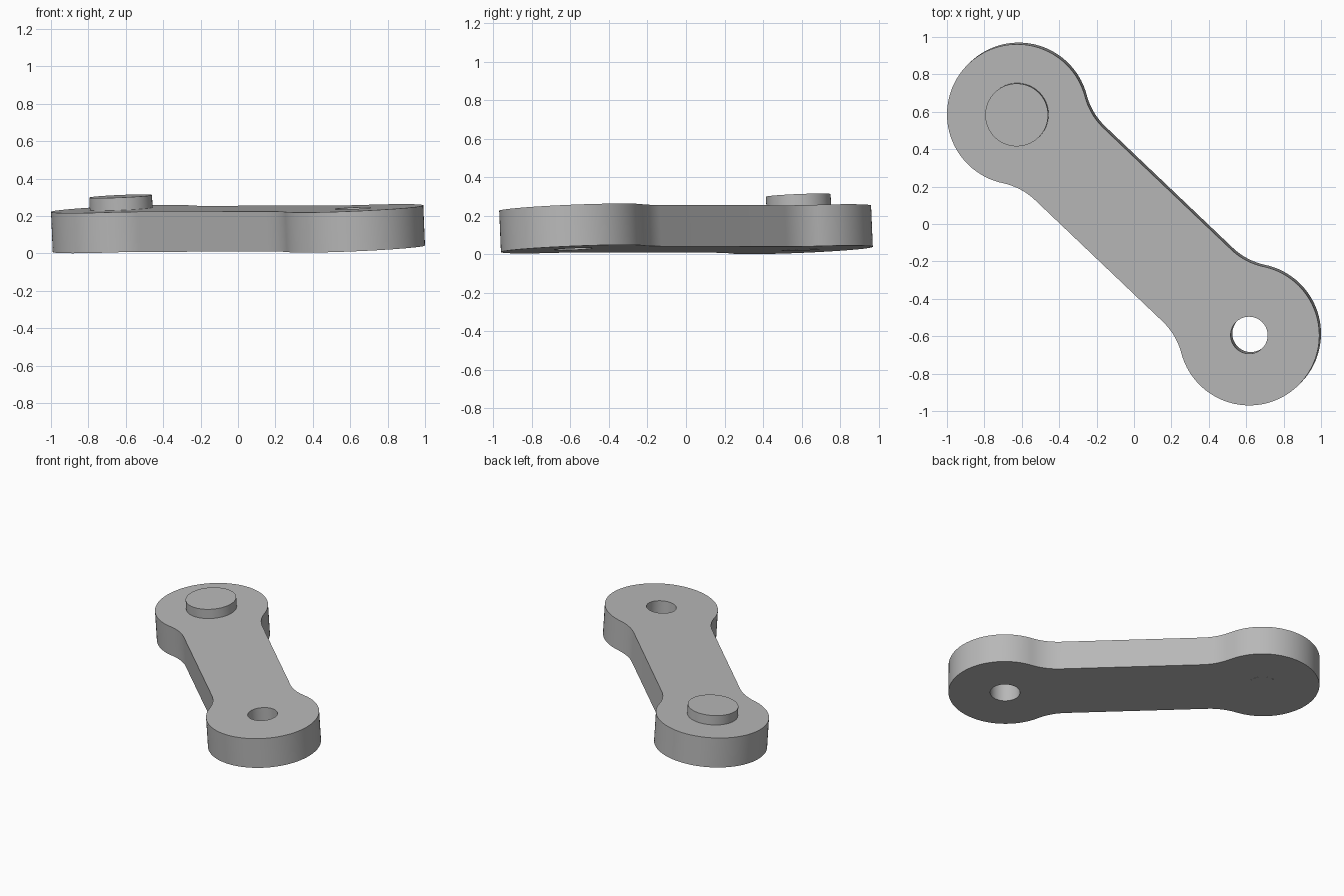
import bpy
import bmesh
from math import atan2, cos, pi, radians, sin, sqrt
from mathutils import Matrix, Vector

cube = bpy.data.objects.get("Cube")
if cube:
    bpy.data.objects.remove(cube, do_unlink=True)

# Main sizes
SPAN = 0.856        # centre to each hub
HUB = 0.3755        # hub radius
ARM = 0.266         # half width of the arm
FILLET = 0.36       # blend radius between arm and hub
HOLE = 0.099
HEAD = 0.168
HALF = 0.1075       # half thickness
HEAD_HEIGHT = 0.068

# Single grey metal
grey = bpy.data.materials.new("grey_metal")
grey.use_nodes = True
colour = (0.48, 0.48, 0.48, 1)
grey.diffuse_color = colour
grey.node_tree.nodes["Principled BSDF"].inputs["Base Color"].default_value = colour

# Slightly tilted resting pose, with local x running along the arm
up = Vector((-0.0425, -0.0416, 1)).normalized()
along = Vector((0.62, -0.59, 0))
along = (along - up * along.dot(up)).normalized()
across = up.cross(along)
pose = Matrix((along, across, up)).transposed().to_4x4()
pose.translation = (0, 0, 0.132)


def arc(cx, cy, r, start, end, steps):
    return [(cx + r * cos(start + (end - start) * i / steps),
             cy + r * sin(start + (end - start) * i / steps))
            for i in range(steps + 1)]


def finish(name, bm):
    bmesh.ops.recalc_face_normals(bm, faces=bm.faces)
    mesh = bpy.data.meshes.new(name)
    bm.to_mesh(mesh)
    bm.free()
    mesh.materials.append(grey)
    mesh.shade_smooth()
    mesh.set_sharp_from_angle(angle=radians(30))
    obj = bpy.data.objects.new(name, mesh)
    bpy.context.collection.objects.link(obj)
    obj.matrix_world = pose
    return obj


def add_loop(bm, points):
    verts = [bm.verts.new((x, y, -HALF)) for x, y in points]
    return [bm.edges.new((v, verts[(i + 1) % len(verts)]))
            for i, v in enumerate(verts)]


# Link body: one quarter outline mirrored into a full dumbbell, with a hole
rise = ARM + FILLET
run = sqrt((HUB + FILLET) ** 2 - rise ** 2)
quarter = arc(SPAN - run, rise, FILLET, -pi / 2, atan2(-rise, run), 12)
quarter += arc(SPAN, 0, HUB, atan2(rise, -run), 0, 40)[1:]
right_half = quarter + [(x, -y) for x, y in reversed(quarter[:-1])]
outline = right_half + [(-x, -y) for x, y in right_half]

bm = bmesh.new()
edges = add_loop(bm, outline)
edges += add_loop(bm, arc(SPAN, 0, HOLE, 0, 2 * pi, 64)[:-1])
bmesh.ops.triangle_fill(bm, edges=edges, use_beauty=True, normal=(0, 0, 1))
extruded = bmesh.ops.extrude_face_region(bm, geom=bm.faces[:], use_keep_orig=True)
top = [g for g in extruded["geom"] if isinstance(g, bmesh.types.BMVert)]
bmesh.ops.translate(bm, verts=top, vec=(0, 0, 2 * HALF))
finish("link_body", bm)


# Pin: round head above the body and a shaft flush with the underside
def cylinder(name, radius, low, high):
    bm = bmesh.new()
    bmesh.ops.create_cone(
        bm, cap_ends=True, segments=64, radius1=radius, radius2=radius,
        depth=high - low,
        matrix=Matrix.Translation((-SPAN, 0, (low + high) / 2)))
    return finish(name, bm)


cylinder("pin_head", HEAD, HALF - 0.005, HALF + HEAD_HEIGHT)
cylinder("pin_shaft", HOLE, -HALF - 0.0005, HALF - 0.005)
